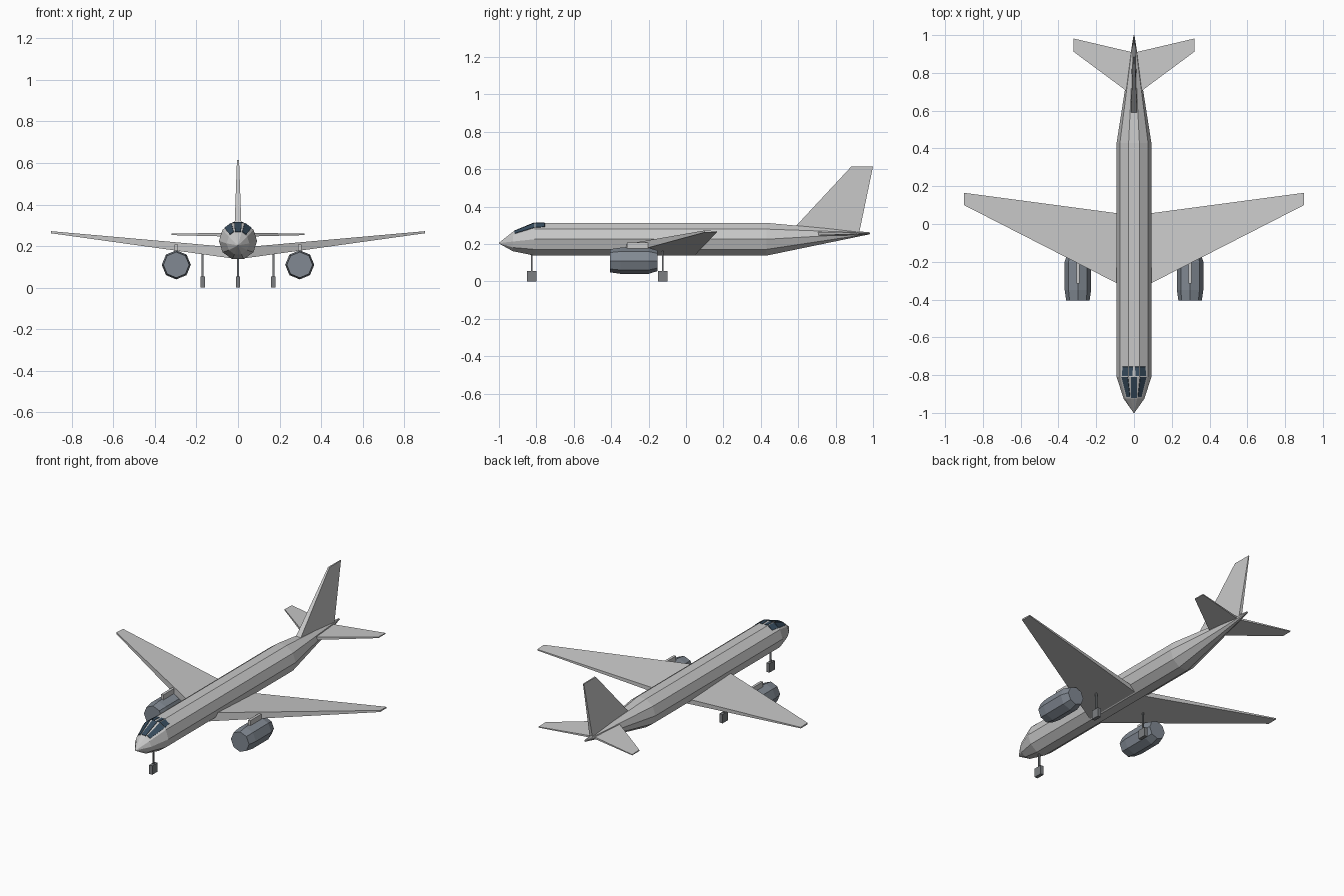
import bpy, bmesh, math
from mathutils import Vector

if "Cube" in bpy.data.objects:
    bpy.data.objects.remove(bpy.data.objects["Cube"], do_unlink=True)


def material(name, rgb):
    m = bpy.data.materials.new(name)
    m.use_nodes = True
    m.diffuse_color = (*rgb, 1)
    m.node_tree.nodes["Principled BSDF"].inputs["Base Color"].default_value = (*rgb, 1)
    return m


light_grey = material("light grey paint", (0.58, 0.58, 0.58))
engine_grey = material("engine grey", (0.22, 0.25, 0.29))
gear_grey = material("gear grey", (0.20, 0.21, 0.22))
glass = material("dark blue glass", (0.04, 0.075, 0.115))


def add_mesh(name, verts, faces, mat):
    bm = bmesh.new()
    vs = [bm.verts.new(v) for v in verts]
    for f in faces:
        bm.faces.new([vs[i] for i in f])
    bmesh.ops.recalc_face_normals(bm, faces=bm.faces)
    me = bpy.data.meshes.new(name)
    bm.to_mesh(me)
    bm.free()
    me.materials.append(mat)
    ob = bpy.data.objects.new(name, me)
    bpy.context.collection.objects.link(ob)
    return ob


def loft(name, rings, mat):
    """Closed skin through rings that all have the same number of points."""
    n = len(rings[0])
    faces = [list(range(n)), list(range((len(rings) - 1) * n, len(rings) * n))]
    for r in range(len(rings) - 1):
        for i in range(n):
            j = (i + 1) % n
            faces.append([r * n + i, r * n + j, (r + 1) * n + j, (r + 1) * n + i])
    return add_mesh(name, [p for ring in rings for p in ring], faces, mat)


def ring(x, y, z, radius, sides, start):
    angles = [start + math.tau * i / sides for i in range(sides)]
    return [Vector((x + radius * math.cos(a), y, z + radius * math.sin(a))) for a in angles]


def box(name, centre, size, mat):
    x, y, z = centre
    a, b, c = (s / 2 for s in size)
    ends = [[(x + i * a, y + j * b, h) for i, j in ((-1, -1), (1, -1), (1, 1), (-1, 1))]
            for h in (z - c, z + c)]
    return loft(name, ends, mat)


# Fuselage: ten-sided tube with flat top, as (y, centre height, radius)
sections = [(-1, 0.204, 0.002), (-0.925, 0.213, 0.055), (-0.81, 0.225, 0.092),
            (0.43, 0.225, 0.092), (0.985, 0.257, 0.005)]
loft("fuselage", [ring(0, y, z, r, 10, 0) for y, z, r in sections], light_grey)


# Cockpit windows: thin plates lying on the upper fuselage facets
def skin_point(facet, u, y):
    for (y0, z0, r0), (y1, z1, r1) in zip(sections, sections[1:]):
        if y0 <= y <= y1:
            t = (y - y0) / (y1 - y0)
            pts = ring(0, y, z0 + t * (z1 - z0), r0 + t * (r1 - r0), 10, 0)
            return pts[facet].lerp(pts[facet + 1], u)


def pane(name, facet, stations):
    mid = math.radians(36 * facet + 18)
    out = Vector((math.cos(mid), -0.3, math.sin(mid))).normalized()
    rings = []
    for y, u0, u1 in stations:
        a, b = skin_point(facet, u0, y), skin_point(facet, u1, y)
        rings.append([a - out * 0.003, b - out * 0.003, b + out * 0.003, a + out * 0.003])
    loft(name, rings, glass)


pane("windscreen_centre", 2, [(-0.92, 0.08, 0.92), (-0.81, 0.2, 0.8)])
pane("windscreen_left", 1, [(-0.915, 0.3, 0.93), (-0.81, 0.22, 0.93)])
pane("windscreen_right", 3, [(-0.915, 0.07, 0.7), (-0.81, 0.07, 0.78)])
pane("roof_window_left", 2, [(-0.805, 0.04, 0.36), (-0.755, 0.04, 0.4)])
pane("roof_window_right", 2, [(-0.805, 0.64, 0.96), (-0.755, 0.6, 0.96)])
pane("side_window_left", 1, [(-0.805, 0.24, 0.94), (-0.755, 0.34, 0.94)])
pane("side_window_right", 3, [(-0.805, 0.06, 0.76), (-0.755, 0.06, 0.66)])


# Wing or tailplane end section: flat bottom, thick front, thinner back
def rib(x, front, back, bottom, thick_front, thick_back):
    return [(x, front, bottom), (x, back, bottom),
            (x, back, bottom + thick_back), (x, front, bottom + thick_front)]


for side, s in (("left", 1), ("right", -1)):
    loft(f"wing_{side}", [rib(0, -0.36, 0.045, 0.137, 0.055, 0.03),
                          rib(s * 0.9, 0.1, 0.165, 0.262, 0.01, 0.007)], light_grey)
    loft(f"tailplane_{side}", [rib(0, 0.675, 0.907, 0.245, 0.02, 0.012),
                               rib(s * 0.32, 0.912, 0.982, 0.253, 0.007, 0.005)], light_grey)

    # Engine pod: eight-sided barrel hung on a pylon
    x = s * 0.297
    pod = [(-0.405, 0.062), (-0.35, 0.07), (-0.2, 0.07), (-0.152, 0.055)]
    loft(f"engine_{side}", [ring(x, y, 0.11, r, 8, 0) for y, r in pod], engine_grey)
    box(f"pylon_{side}", (x, -0.255, 0.188), (0.016, 0.12, 0.04), light_grey)

    # Main landing gear
    box(f"main_strut_{side}", (s * 0.17, -0.125, 0.105), (0.009, 0.009, 0.12), gear_grey)
    box(f"main_wheel_{side}", (s * 0.17, -0.125, 0.0275), (0.021, 0.052, 0.055), gear_grey)

# Nose landing gear
box("nose_strut", (0, -0.825, 0.1), (0.009, 0.009, 0.11), gear_grey)
box("nose_wheel", (0, -0.825, 0.0275), (0.021, 0.052, 0.055), gear_grey)


# Tail fin: swept, wide front edge narrowing to the back and to the tip
def fin_rib(z, front, back, half_front, half_back):
    return [(-half_front, front, z), (half_front, front, z), (half_back, back, z), (-half_back, back, z)]


loft("tail_fin", [fin_rib(0.255, 0.55, 0.925, 0.018, 0.01),
                  fin_rib(0.615, 0.885, 1.0, 0.005, 0.003)], light_grey)
